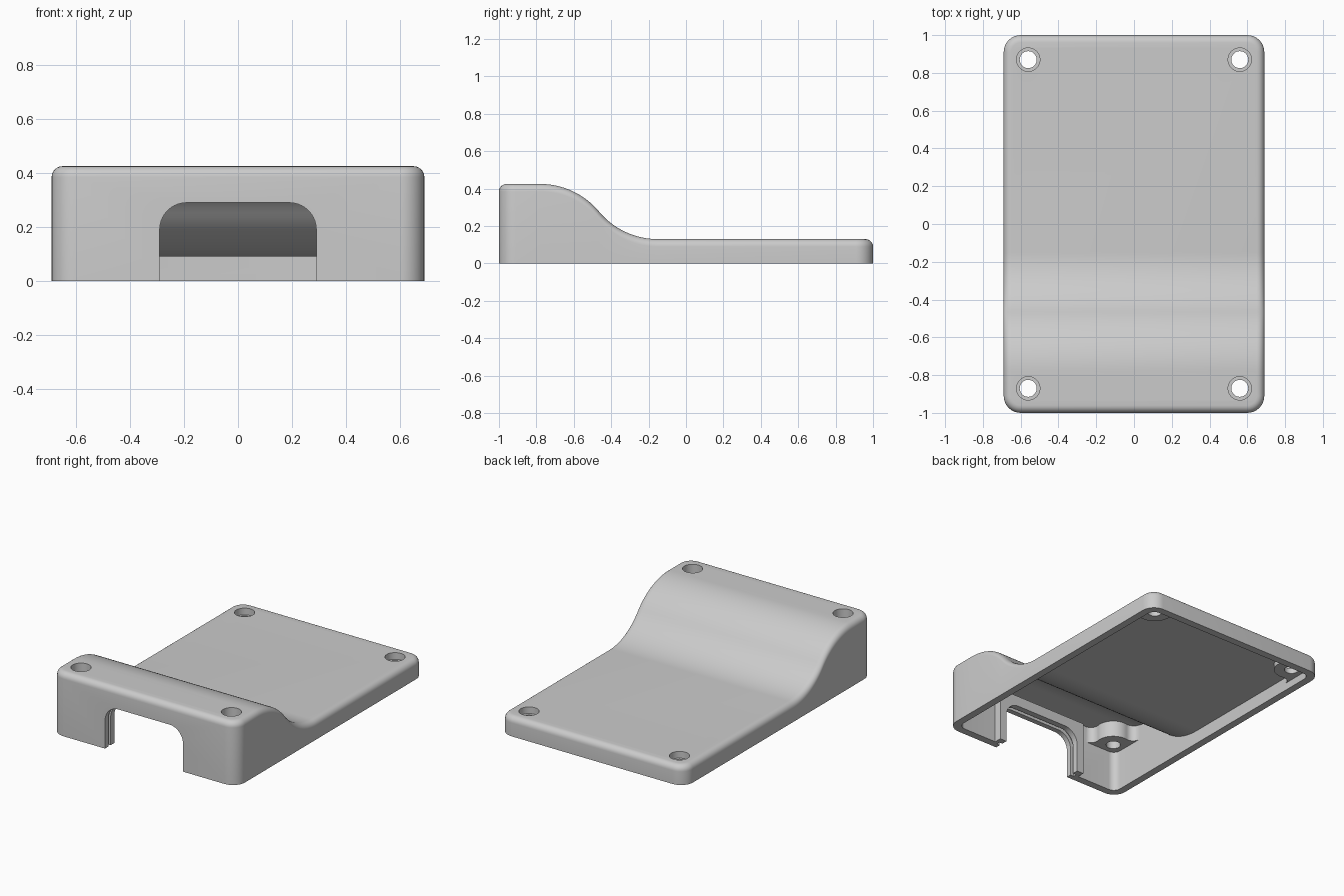
import bpy, bmesh
from math import sin, cos, pi, sqrt, radians, atan, atan2
from mathutils import Vector

cube = bpy.data.objects.get("Cube")
if cube:
    bpy.data.objects.remove(cube, do_unlink=True)

HX, HY, WALL, ROOF = 0.69, 1.0, 0.05, 0.04
HIGH, LOW = 0.425, 0.13            # roof heights at front and back
Y1, Y2 = -0.78, -0.15              # start and end of the S-curve
DY, DZ = (Y2 - Y1) / 2, (HIGH - LOW) / 2
THETA = 2 * atan(DZ / DY)
R = DY / sin(THETA)

mat = bpy.data.materials.new("light_grey_plastic")
mat.use_nodes = True
GREY = (0.6, 0.6, 0.6, 1)
mat.diffuse_color = GREY
mat.node_tree.nodes["Principled BSDF"].inputs["Base Color"].default_value = GREY


def make(name, bm):
    bmesh.ops.recalc_face_normals(bm, faces=bm.faces)
    me = bpy.data.meshes.new(name)
    bm.to_mesh(me)
    bm.free()
    ob = bpy.data.objects.new(name, me)
    bpy.context.collection.objects.link(ob)
    me.materials.append(mat)
    return ob


def roof(y, off):
    """Height of the S-shaped roof, offset inward by off."""
    if y <= Y1:
        return HIGH - off
    if y >= Y2:
        return LOW - off
    if y < Y1 + (R - off) * sin(THETA):
        return HIGH - R + sqrt((R - off) ** 2 - (y - Y1) ** 2)
    return LOW + R - sqrt((R + off) ** 2 - (y - Y2) ** 2)


def body(name, hx, hy, rc, fillet, off, z0):
    """Rounded block under the curved roof, lofted from stacked outlines."""
    def outline(d):
        r, pts = rc - d, []
        for i in range(9):
            a = -pi / 2 + i * pi / 16
            pts.append((hx - rc + r * cos(a), -hy + rc + r * sin(a)))
        for i in range(41):
            pts.append((hx - d, Y1 + (Y2 - Y1) * i / 40))
        for i in range(9):
            a = i * pi / 16
            pts.append((hx - rc + r * cos(a), hy - rc + r * sin(a)))
        return pts

    bm = bmesh.new()
    steps = 6 if fillet else 0
    layers = [(0, None)] + [(fillet * (1 - cos(i * pi / 12)), fillet * (1 - sin(i * pi / 12)))
                            for i in range(steps + 1)]
    rings = []
    for d, drop in layers:
        pts = outline(d)
        ring = []
        for s, seq in ((1, pts), (-1, pts[::-1])):
            for x, y in seq:
                z = z0 if drop is None else roof(y, off) - drop
                ring.append(bm.verts.new((s * x, y, z)))
        rings.append(ring)
    n = len(rings[0])
    for a, b in zip(rings, rings[1:]):
        for i in range(n):
            j = (i + 1) % n
            bm.faces.new((a[i], a[j], b[j], b[i]))
    top = rings[-1]
    for i in range(n // 2 - 1):
        bm.faces.new((top[i], top[i + 1], top[n - 2 - i], top[n - 1 - i]))
    bm.faces.new(rings[0])
    return make(name, bm)


def prism(name, pts, lo, hi, axis="z"):
    """Extrude a flat outline along z or y."""
    bm = bmesh.new()
    at = (lambda p, t: (p[0], p[1], t)) if axis == "z" else (lambda p, t: (p[0], t, p[1]))
    face = bm.faces.new([bm.verts.new(at(p, lo)) for p in pts])
    ext = bmesh.ops.extrude_face_region(bm, geom=[face])
    move = Vector(at((0, 0), hi - lo))
    bmesh.ops.translate(bm, vec=move, verts=[v for v in ext["geom"] if isinstance(v, bmesh.types.BMVert)])
    return make(name, bm)


def arc(cx, cy, r, a0, a1, n):
    return [(cx + r * cos(a0 + (a1 - a0) * i / n), cy + r * sin(a0 + (a1 - a0) * i / n))
            for i in range(n + 1)]


def subtract(ob, cutter):
    mod = ob.modifiers.new("cut", "BOOLEAN")
    mod.operation, mod.solver, mod.object = "DIFFERENCE", "EXACT", cutter
    bpy.context.view_layer.objects.active = ob
    bpy.ops.object.modifier_apply(modifier=mod.name)
    bpy.data.objects.remove(cutter, do_unlink=True)


def doorway(grow):
    """Outline of the front opening with rounded upper corners."""
    w, h, r = 0.29 + grow, 0.29 + grow, 0.1 + grow
    return ([(-w, -0.1), (w, -0.1)] + arc(w - r, h - r, r, 0, pi / 2, 10)
            + arc(r - w, h - r, r, pi / 2, pi, 10))


# Outer case and the hollow inside it
case = body("case_shell", HX, HY, 0.09, 0.04, 0, 0)
cavity = body("cavity", HX - WALL, HY - WALL, 0.05, 0, ROOF, -0.1)

# Screw boss outline, blended into both walls of a corner
GAP, BR, FR = 0.08, 0.11, 0.05
fx, fy = GAP - FR, -sqrt((BR + FR) ** 2 - (GAP - FR) ** 2)
flare = arc(fx, fy, FR, 0, atan2(-fy, -fx), 8)
a0 = atan2(fy, fx)
boss = ([(0.1, 0.1), (0.1, fy)] + flare + arc(0, 0, BR, a0, -1.5 * pi - a0, 20)[1:-1]
        + [(y, x) for x, y in reversed(flare)] + [(fy, 0.1)])

# Solid features are left standing by removing them from the hollow
corners = [(sx * 0.56, sy * 0.87, sx, sy) for sx in (-1, 1) for sy in (-1, 1)]
for x, y, sx, sy in corners:
    pts = [(x + sx * px, y + sy * py) for px, py in boss]
    subtract(cavity, prism("boss", pts, 0.275 if sy < 0 else 0.05, 0.6))
frame = [(-0.34, -0.2), (0.34, -0.2), (0.34, 0.36), (-0.34, 0.36)]
subtract(cavity, prism("frame", frame, -0.99, -0.9, "y"))
subtract(case, cavity)

# Front opening with the panel groove around it
subtract(case, prism("opening", doorway(0), -1.1, -0.85, "y"))
subtract(case, prism("groove", doorway(0.025), -0.965, -0.94, "y"))

# Stepped screw holes
for x, y, sx, sy in corners:
    seat = 0.36 if sy < 0 else 0.085
    subtract(case, prism("screw_hole", arc(x, y, 0.045, 0, 2 * pi, 32)[:-1], -0.1, 0.6))
    subtract(case, prism("screw_seat", arc(x, y, 0.062, 0, 2 * pi, 32)[:-1], seat, 0.6))

bpy.ops.object.select_all(action="DESELECT")
case.select_set(True)
bpy.context.view_layer.objects.active = case
bpy.ops.object.shade_smooth_by_angle(angle=radians(30))
